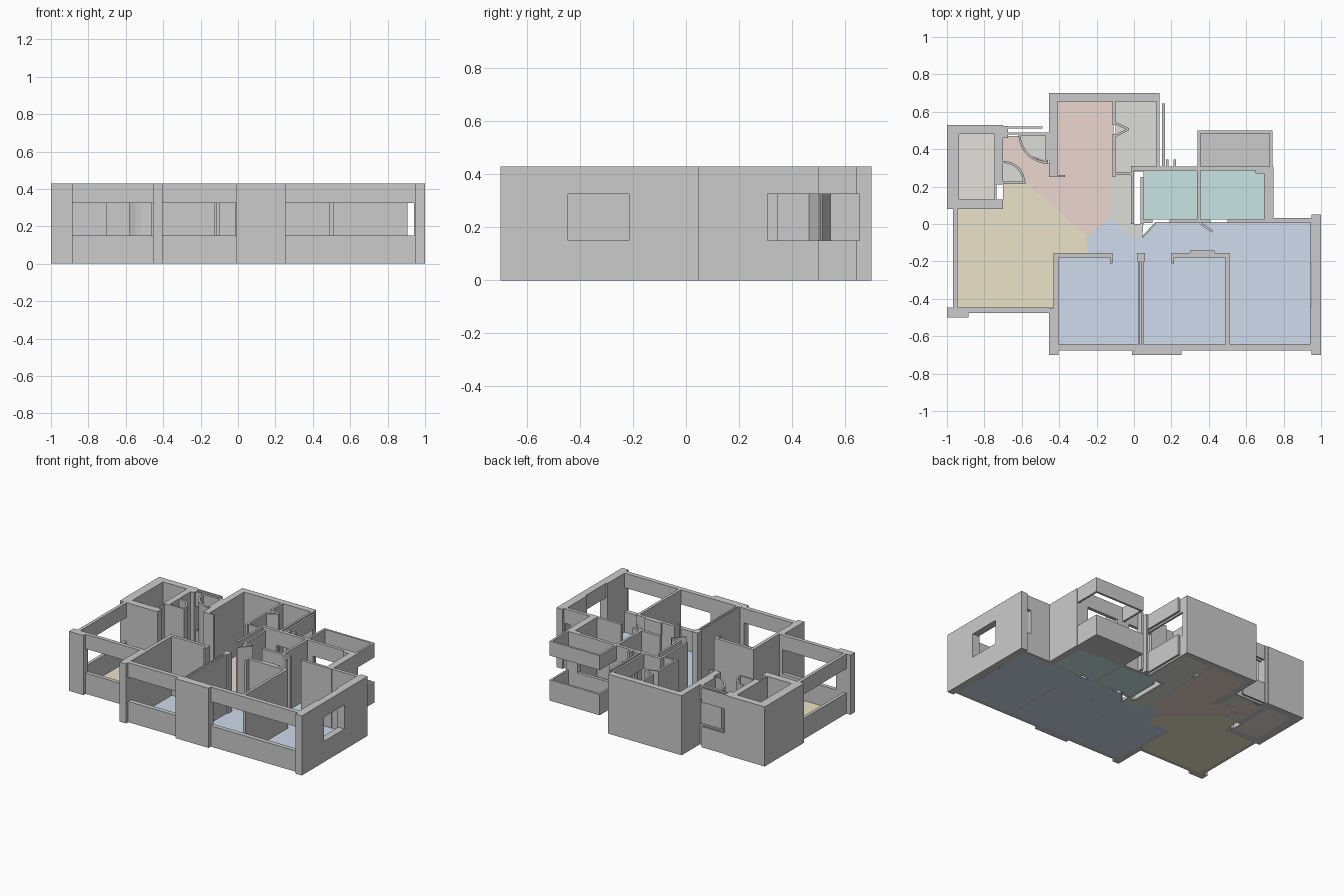
import bpy, bmesh, math
from mathutils import Vector

H, SILL, HEAD = 0.43, 0.15, 0.325


def finish(name, bm, color=None):
    me = bpy.data.meshes.new(name)
    bmesh.ops.recalc_face_normals(bm, faces=bm.faces)
    bm.to_mesh(me)
    bm.free()
    ob = bpy.data.objects.new(name, me)
    bpy.context.collection.objects.link(ob)
    if color:
        mat = bpy.data.materials.new(name + "_paint")
        mat.diffuse_color = (*color, 1)
        me.materials.append(mat)
    return ob


def prism(bm, pts, z0, z1):
    face = bm.faces.new([bm.verts.new((x, y, z0)) for x, y in pts])
    new = bmesh.ops.extrude_face_region(bm, geom=[face])["geom"]
    for v in new:
        if isinstance(v, bmesh.types.BMVert):
            v.co.z = z1


def rect(x0, x1, y0, y1):
    return [(x0, y0), (x1, y0), (x1, y1), (x0, y1)]


def walls(name, solid=(), windows=()):
    """Full-height rectangles, and rectangles opened between sill and head."""
    bm = bmesh.new()
    for r in solid:
        prism(bm, rect(*r), 0, H)
    for r in windows:
        prism(bm, rect(*r), 0, SILL)
        prism(bm, rect(*r), HEAD, H)
    return finish(name, bm)


def floor(name, pts, color):
    bm = bmesh.new()
    prism(bm, pts, 0, 0.004)
    finish(name, bm, color)


def arc_wall(name, cx, cy, r, a0, a1, t=0.012, n=8):
    angs = [math.radians(a0 + (a1 - a0) * i / n) for i in range(n + 1)]
    outer = [(cx + r * math.cos(a), cy + r * math.sin(a)) for a in angs]
    inner = [(cx + (r - t) * math.cos(a), cy + (r - t) * math.sin(a)) for a in angs]
    bm = bmesh.new()
    prism(bm, outer + inner[::-1], 0, H)
    finish(name, bm)


def slanted_wall(name, a, b, t=0.012):
    a, b = Vector(a), Vector(b)
    d = (b - a).normalized() * t / 2
    n = Vector((-d.y, d.x))
    bm = bmesh.new()
    prism(bm, [a + n, b + n, b - n, a - n], 0, H)
    finish(name, bm)


# Front facade: pillars and window strips
walls("front_facade",
      solid=[(-0.455, -0.405, -0.70, -0.45), (-0.01, 0.255, -0.70, -0.645)],
      windows=[(-0.405, -0.01, -0.675, -0.642), (0.255, 0.95, -0.675, -0.642)])

# Right facade with its window
walls("right_facade",
      solid=[(0.95, 1.0, -0.70, -0.445), (0.95, 1.0, -0.215, 0.05),
             (0.94, 0.95, -0.675, -0.445), (0.94, 0.95, -0.215, 0.03)],
      windows=[(0.95, 1.0, -0.445, -0.215)])

# Living room corner, glazed on two sides
walls("living_room_walls",
      solid=[(-1.0, -0.885, -0.50, -0.447), (-0.43, -0.405, -0.45, -0.155)],
      windows=[(-0.885, -0.455, -0.475, -0.447), (-0.968, -0.945, -0.447, 0.08)])

# Back left service room
walls("service_room_walls",
      solid=[(-1.0, -0.935, 0.08, 0.53), (-0.935, -0.70, 0.08, 0.132),
             (-0.935, -0.70, 0.48, 0.53), (-0.745, -0.70, 0.21, 0.48),
             (-0.745, -0.735, 0.132, 0.21)])

# Entry strip between the two back blocks
walls("entry_walls",
      solid=[(-0.70, -0.675, 0.46, 0.525), (-0.473, -0.455, 0.34, 0.48),
             (-0.70, -0.58, 0.215, 0.227), (-0.62, -0.47, 0.472, 0.482)],
      windows=[(-0.675, -0.49, 0.51, 0.522), (-0.675, -0.455, 0.478, 0.49)])
arc_wall("entry_curve_large", -0.46, 0.48, 0.158, 180, 270)
arc_wall("entry_curve_small", -0.70, 0.22, 0.118, 0, 90)

# Dining room and kitchen block
walls("dining_kitchen_walls",
      solid=[(-0.455, -0.41, 0.25, 0.70), (-0.41, 0.135, 0.655, 0.70),
             (-0.41, -0.37, 0.25, 0.263), (-0.115, -0.10, 0.53, 0.655),
             (-0.115, -0.10, 0.25, 0.48), (-0.10, -0.01, 0.262, 0.275)],
      windows=[(0.12, 0.135, 0.305, 0.655), (0.15, 0.165, 0.305, 0.645)])
slanted_wall("kitchen_door_leaf_a", (-0.10, 0.54), (-0.03, 0.507))
slanted_wall("kitchen_door_leaf_b", (-0.10, 0.47), (-0.03, 0.507))

# Bathrooms
walls("bathroom_walls",
      solid=[(-0.015, 0.0, 0.0, 0.31), (0.035, 0.05, 0.0, 0.25),
             (0.0, 0.11, 0.285, 0.308), (0.30, 0.40, 0.285, 0.308),
             (0.337, 0.355, 0.02, 0.285), (0.695, 0.745, 0.02, 0.27),
             (0.65, 0.745, 0.27, 0.308), (0.05, 0.10, 0.005, 0.025),
             (0.19, 0.41, 0.005, 0.025), (0.50, 0.745, 0.005, 0.025),
             (0.17, 0.185, 0.305, 0.345), (0.21, 0.225, 0.305, 0.345)],
      windows=[(0.11, 0.30, 0.285, 0.308), (0.40, 0.65, 0.285, 0.308)])

# Equipment balcony: low parapet and floating upper band
walls("balcony_bands",
      windows=[(0.34, 0.355, 0.308, 0.50), (0.725, 0.74, 0.308, 0.50),
               (0.355, 0.725, 0.485, 0.50)])

# Bedroom partitions
walls("bedroom_partitions",
      solid=[(-0.405, -0.115, -0.178, -0.155), (-0.128, -0.115, -0.21, -0.178),
             (0.022, 0.032, -0.645, -0.155), (0.038, 0.05, -0.645, -0.155),
             (0.015, 0.06, -0.20, -0.155), (0.20, 0.51, -0.178, -0.155),
             (0.20, 0.213, -0.21, -0.178), (0.49, 0.51, -0.645, -0.178),
             (0.30, 0.43, -0.155, -0.143), (0.745, 0.905, 0.008, 0.033)],
      windows=[(0.905, 0.95, 0.008, 0.033)])
slanted_wall("bedroom_door", (0.36, 0.0), (0.42, -0.04))
slanted_wall("corridor_corner", (0.045, -0.07), (0.115, 0.005), 0.008)

# Room floors
BLUE, TEAL, GREY = (0.62, 0.71, 0.84), (0.59, 0.78, 0.77), (0.72, 0.73, 0.69)
floor("bedroom_floor",
      [(-0.41, -0.645), (0.945, -0.645), (0.945, 0.01), (0.115, 0.01),
       (0.045, -0.07), (-0.03, -0.07), (-0.13, 0.035), (-0.25, -0.065),
       (-0.25, -0.16), (-0.41, -0.16)], BLUE)
floor("living_floor",
      [(-0.945, -0.447), (-0.43, -0.447), (-0.43, -0.16), (-0.25, -0.16),
       (-0.25, -0.065), (-0.58, 0.22), (-0.70, 0.22), (-0.70, 0.08),
       (-0.945, 0.08)], (0.83, 0.77, 0.58))
floor("dining_floor",
      [(-0.25, -0.065), (-0.13, 0.035), (-0.13, 0.25), (-0.11, 0.25),
       (-0.11, 0.655), (-0.41, 0.655), (-0.41, 0.25), (-0.46, 0.33),
       (-0.55, 0.36), (-0.618, 0.47), (-0.70, 0.47), (-0.70, 0.335),
       (-0.61, 0.30), (-0.58, 0.22)], (0.83, 0.68, 0.62))
floor("kitchen_floor",
      [(-0.13, 0.035), (-0.03, -0.07), (0.045, -0.07), (0.05, 0.0),
       (-0.01, 0.0), (-0.01, 0.28), (0.12, 0.28), (0.12, 0.655),
       (-0.10, 0.655), (-0.10, 0.25), (-0.13, 0.25)], GREY)
floor("bathroom_floor_a", rect(0.05, 0.337, 0.025, 0.285), TEAL)
floor("bathroom_floor_b", rect(0.355, 0.695, 0.025, 0.285), TEAL)
floor("balcony_floor", rect(0.355, 0.725, 0.308, 0.485), (0.67, 0.67, 0.67))
floor("service_floor", rect(-0.935, -0.745, 0.132, 0.48), (0.77, 0.75, 0.70))
floor("entry_floor", [(-0.618, 0.475), (-0.57, 0.37), (-0.46, 0.33), (-0.46, 0.475)], GREY)
floor("closet_floor", [(-0.70, 0.22), (-0.585, 0.22), (-0.62, 0.30), (-0.70, 0.335)], GREY)
